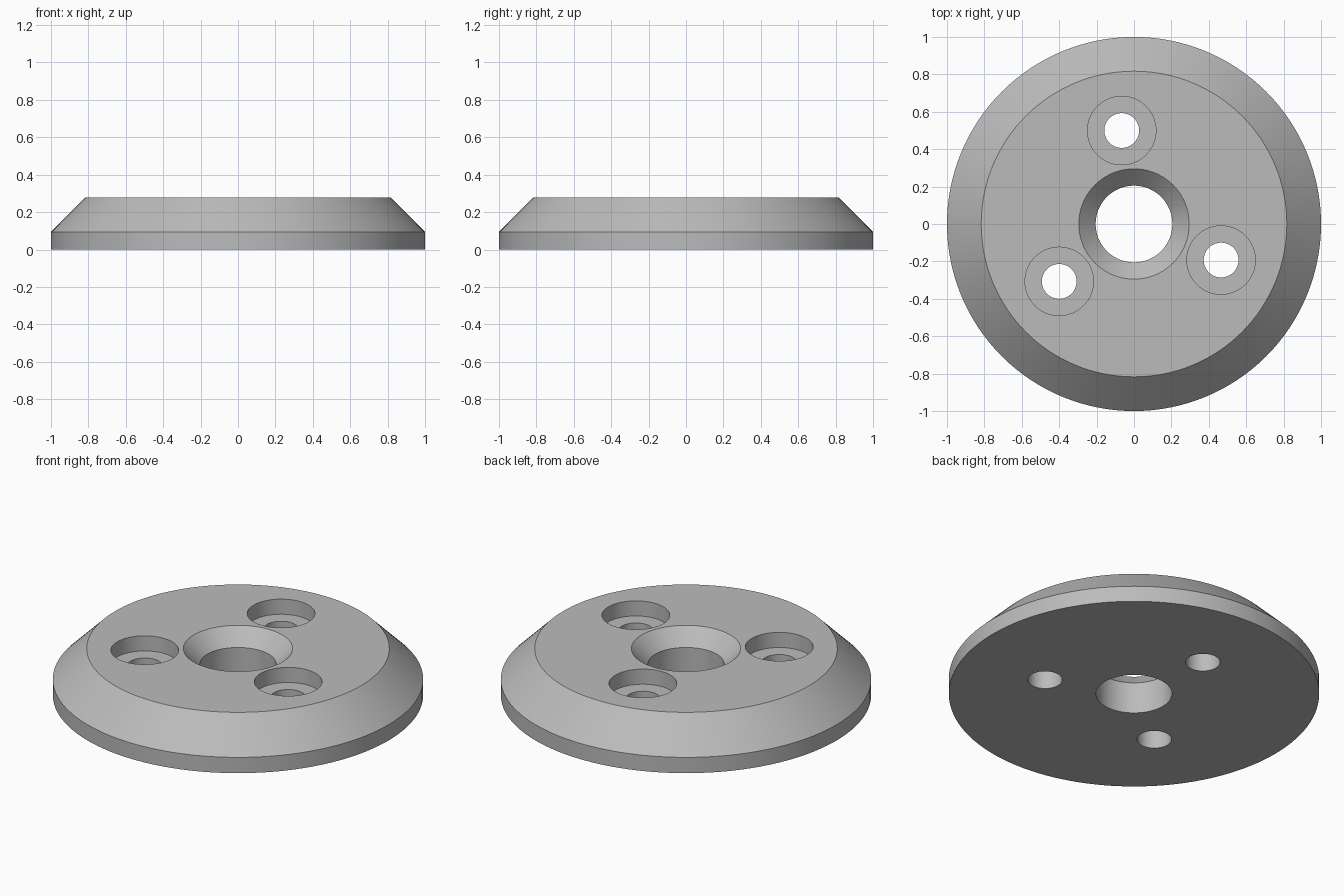
import bpy
import bmesh
import math
from mathutils import Matrix, Vector

cube = bpy.data.objects.get("Cube")
if cube:
    bpy.data.objects.remove(cube, do_unlink=True)

HEIGHT = 0.277
SINK = 0.09  # depth of the countersink and counterbores


def make_material(name, colour):
    mat = bpy.data.materials.new(name)
    mat.use_nodes = True
    mat.diffuse_color = colour
    mat.node_tree.nodes["Principled BSDF"].inputs["Base Color"].default_value = colour
    return mat


def lathe(name, profile, steps, centre=(0, 0, 0)):
    """Revolve a closed (radius, z) profile around the z axis."""
    bm = bmesh.new()
    verts = [bm.verts.new((r, 0, z)) for r, z in profile]
    edges = [bm.edges.new((v, verts[(i + 1) % len(verts)])) for i, v in enumerate(verts)]
    bmesh.ops.spin(bm, geom=verts + edges, cent=(0, 0, 0), axis=(0, 0, 1),
                   angle=math.tau, steps=steps, use_merge=True)
    bmesh.ops.remove_doubles(bm, verts=bm.verts, dist=1e-5)
    bmesh.ops.recalc_face_normals(bm, faces=bm.faces)
    bmesh.ops.transform(bm, matrix=Matrix.Translation(Vector(centre)), verts=bm.verts)
    mesh = bpy.data.meshes.new(name)
    bm.to_mesh(mesh)
    bm.free()
    obj = bpy.data.objects.new(name, mesh)
    bpy.context.collection.objects.link(obj)
    return obj


# Bevelled disc with a countersunk central hole
disc = lathe("bevelled_disc", [
    (0.205, 0), (1, 0), (1, 0.094), (0.817, HEIGHT),
    (0.295, HEIGHT), (0.205, HEIGHT - SINK)], 128)
disc.data.materials.append(make_material("plain grey", (0.5, 0.5, 0.5, 1)))

# Three counterbored screw holes, evenly spaced around the centre
for i in range(3):
    angle = math.radians(97.5 + 120 * i)
    centre = (0.504 * math.cos(angle), 0.504 * math.sin(angle), 0)
    cutter = lathe("screw_hole_cutter", [
        (0, -0.1), (0.093, -0.1), (0.093, HEIGHT - SINK),
        (0.183, HEIGHT - SINK), (0.183, HEIGHT + 0.1), (0, HEIGHT + 0.1)], 64, centre)
    cutter.hide_render = True
    cut = disc.modifiers.new("screw_hole", "BOOLEAN")
    cut.operation = "DIFFERENCE"
    cut.solver = "EXACT"
    cut.object = cutter
    bpy.ops.object.select_all(action="DESELECT")
    disc.select_set(True)
    bpy.context.view_layer.objects.active = disc
    bpy.ops.object.modifier_apply(modifier=cut.name)
    bpy.data.objects.remove(cutter, do_unlink=True)

# Smooth round walls, crisp rims
bpy.ops.object.shade_smooth_by_angle(angle=math.radians(30))
